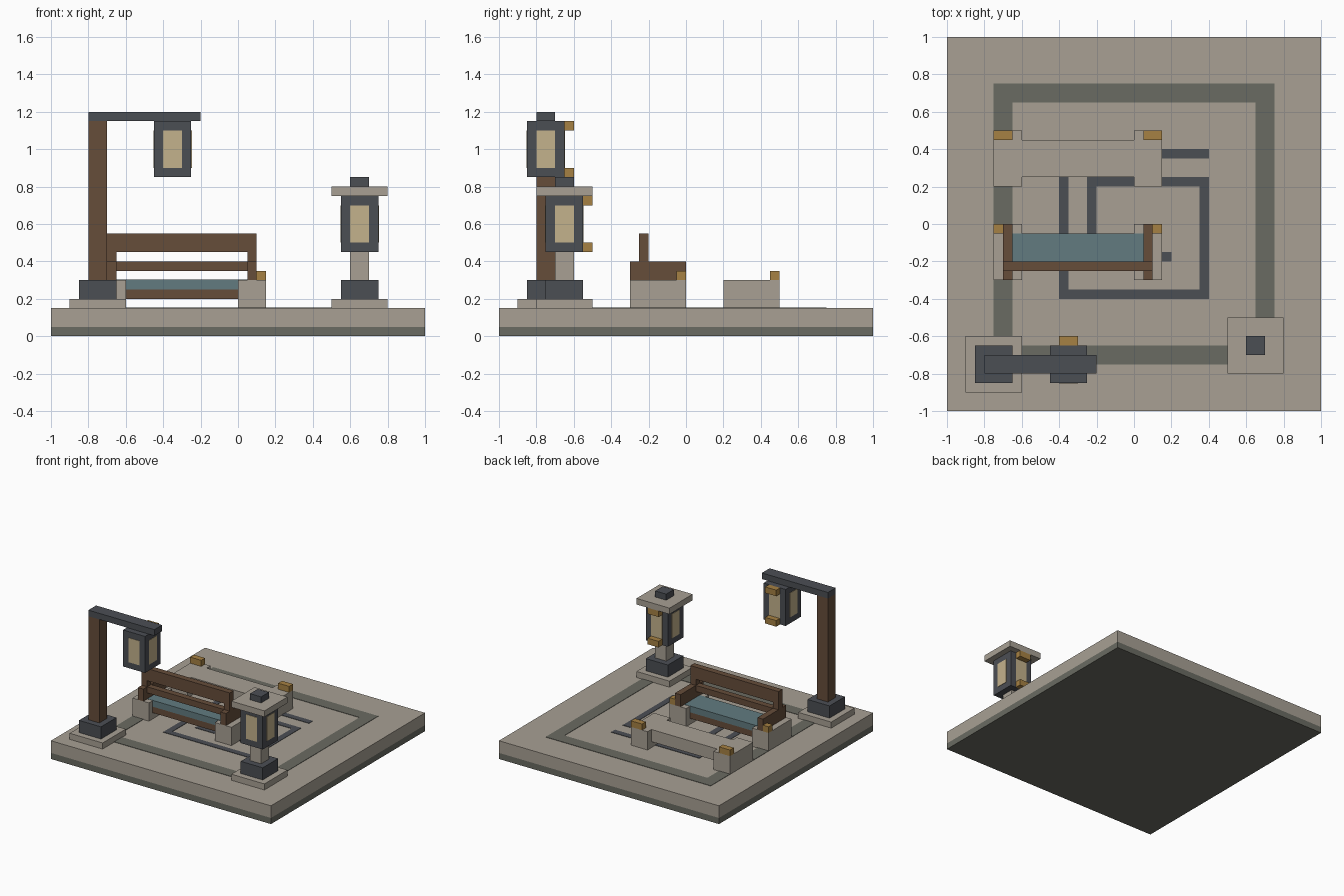
import bpy, bmesh

if "Cube" in bpy.data.objects:
    bpy.data.objects.remove(bpy.data.objects["Cube"])


def material(name, rgb):
    m = bpy.data.materials.new(name)
    lin = [((c / 255 + 0.055) / 1.055) ** 2.4 for c in rgb]
    m.diffuse_color = (*lin, 1)
    m.use_nodes = True
    m.node_tree.nodes["Principled BSDF"].inputs["Base Color"].default_value = m.diffuse_color
    return m


STONE = material("pale stone", (168, 160, 148))
MOSS = material("moss grey", (106, 107, 98))
SLATE = material("dark slate", (75, 78, 84))
WOOD = material("brown wood", (102, 77, 58))
TEAL = material("teal cushion", (98, 123, 128))
GOLD = material("gold", (166, 129, 67))
GLASS = material("warm glass", (196, 178, 140))


def boxes(name, mat, *ranges):
    """One object made of boxes given as (x0, x1, y0, y1, z0, z1)."""
    bm = bmesh.new()
    for x0, x1, y0, y1, z0, z1 in ranges:
        cube = bmesh.ops.create_cube(bm, size=1)["verts"]
        for v in cube:
            v.co = (x1 if v.co.x > 0 else x0,
                    y1 if v.co.y > 0 else y0,
                    z1 if v.co.z > 0 else z0)
    me = bpy.data.meshes.new(name)
    bm.to_mesh(me)
    bm.free()
    me.materials.append(mat)
    ob = bpy.data.objects.new(name, me)
    bpy.context.collection.objects.link(ob)
    return ob


def block(name, mat, cx, cy, half, z0, z1):
    return boxes(name, mat, (cx - half, cx + half, cy - half, cy + half, z0, z1))


# Ground slab
boxes("ground_underlayer", MOSS, (-1, 1, -1, 1, 0, 0.05))
boxes("ground_paving", STONE, (-1, 1, -1, 1, 0.05, 0.15))

# Painted square border and spiral, as thin plates
P0, P1 = 0.15, 0.153
boxes("paving_border", MOSS,
      (-0.75, 0.75, 0.65, 0.75, P0, P1), (-0.75, 0.75, -0.75, -0.65, P0, P1),
      (-0.75, -0.65, -0.65, 0.65, P0, P1), (0.65, 0.75, -0.65, 0.65, P0, P1))
boxes("paving_spiral", SLATE,
      (-0.4, 0.4, 0.35, 0.4, P0, P1), (-0.4, -0.35, -0.35, 0.35, P0, P1),
      (-0.4, 0.4, -0.4, -0.35, P0, P1), (0.35, 0.4, -0.35, 0.2, P0, P1),
      (-0.25, 0.4, 0.2, 0.25, P0, P1), (-0.25, -0.2, -0.15, 0.2, P0, P1),
      (-0.25, 0.2, -0.2, -0.15, P0, P1))

# Bench parts mirror about x = -0.3
MID = -0.3


def pair(name, mat, a, b, *rest):
    """Two mirrored boxes spanning distances a..b from the bench middle."""
    boxes(name, mat, (MID - b, MID - a, *rest), (MID + a, MID + b, *rest))


# Stone bench at the back
pair("stone_bench_ends", STONE, 0.3, 0.45, 0.2, 0.5, 0.15, 0.3)
boxes("stone_bench_slab", STONE, (-0.6, 0, 0.25, 0.45, 0.2, 0.3))
pair("stone_bench_caps", GOLD, 0.35, 0.45, 0.45, 0.5, 0.3, 0.35)

# Wooden bench with cushion
pair("bench_ends", STONE, 0.3, 0.45, -0.3, 0, 0.15, 0.3)
boxes("bench_seat", WOOD, (-0.6, 0, -0.25, -0.05, 0.2, 0.25))
boxes("bench_cushion", TEAL, (-0.65, 0.05, -0.25, -0.05, 0.25, 0.302))
pair("bench_arms", WOOD, 0.35, 0.4, -0.3, 0, 0.3, 0.4)
pair("bench_back_posts", WOOD, 0.35, 0.4, -0.25, -0.2, 0.4, 0.45)
boxes("bench_back_rails", WOOD,
      (-0.65, 0.05, -0.25, -0.2, 0.35, 0.4), (-0.7, 0.1, -0.25, -0.2, 0.45, 0.55))
pair("bench_caps", GOLD, 0.4, 0.45, -0.05, 0, 0.3, 0.35)


def lantern(name, cx, cy, z):
    """Slate box with four glass panes and two gold clasps at the back."""
    block(name + "_body", SLATE, cx, cy, 0.1, z, z + 0.3)
    g, zz = 0.103, (z + 0.05, z + 0.25)
    boxes(name + "_panes", GLASS,
          *[(cx - 0.05, cx + 0.05, *sorted((cy + s * 0.1, cy + s * g)), *zz) for s in (-1, 1)],
          *[(*sorted((cx + s * 0.1, cx + s * g)), cy - 0.05, cy + 0.05, *zz) for s in (-1, 1)])
    boxes(name + "_clasps", GOLD,
          *[(cx - 0.05, cx + 0.05, cy + 0.1, cy + 0.15, h, h + 0.05) for h in (z, z + 0.25)])


def footing(name, cx, cy):
    block(name + "_foot", STONE, cx, cy, 0.15, 0.15, 0.2)
    block(name + "_plinth", SLATE, cx, cy, 0.1, 0.2, 0.3)


# Tall lamp with hanging lantern
footing("tall_lamp", -0.75, -0.75)
block("tall_lamp_post", WOOD, -0.75, -0.75, 0.05, 0.3, 1.15)
boxes("tall_lamp_arm", SLATE, (-0.8, -0.2, -0.8, -0.7, 1.15, 1.2))
lantern("hanging_lantern", -0.35, -0.75, 0.85)

# Short stone lamp
footing("short_lamp", 0.65, -0.65)
block("short_lamp_column", STONE, 0.65, -0.65, 0.05, 0.3, 0.45)
lantern("short_lantern", 0.65, -0.65, 0.45)
block("short_lamp_roof", STONE, 0.65, -0.65, 0.15, 0.75, 0.8)
block("short_lamp_finial", SLATE, 0.65, -0.65, 0.05, 0.8, 0.85)
